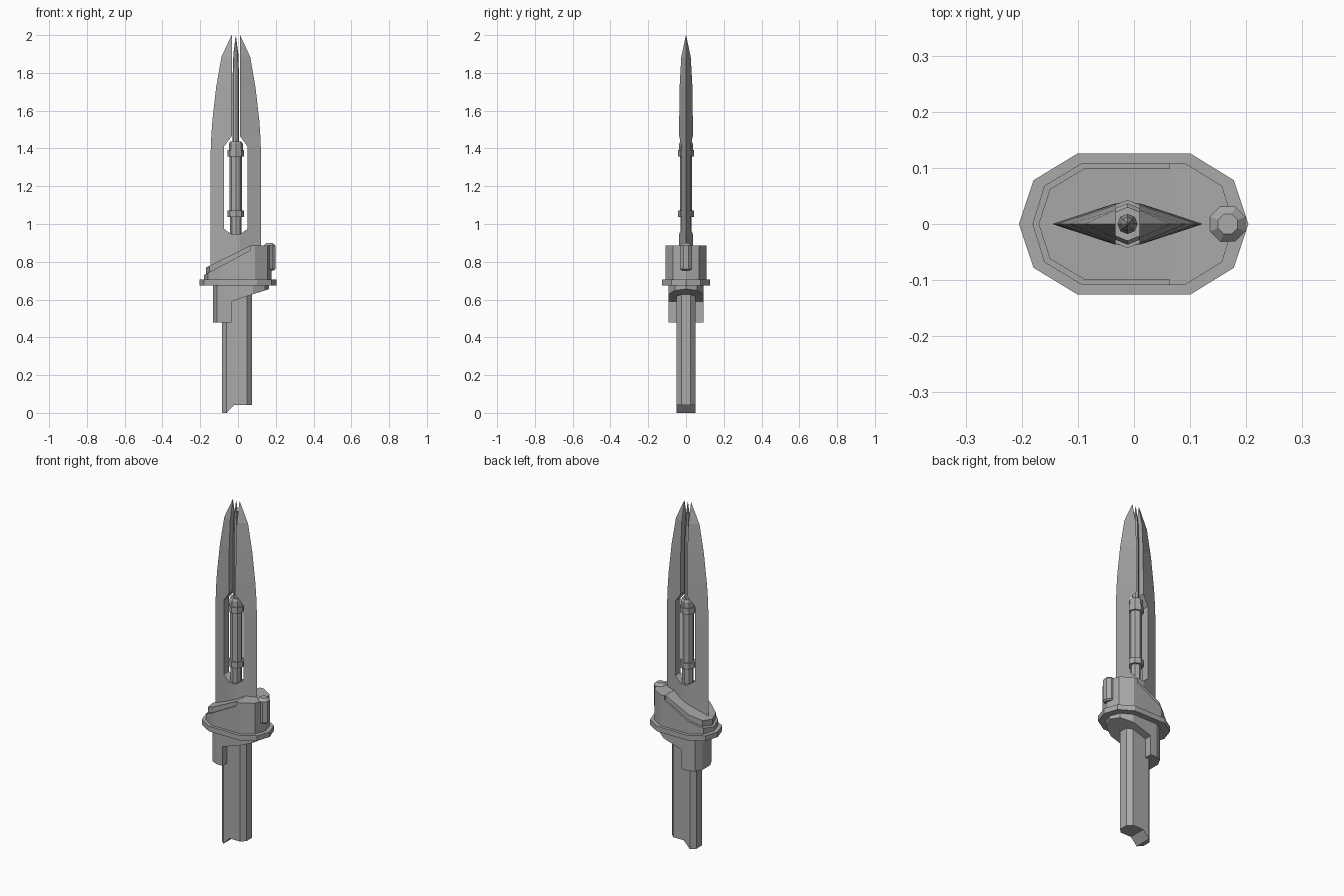
import bpy, bmesh
from math import cos, sin, tau

cube = bpy.data.objects.get("Cube")
if cube:
    bpy.data.objects.remove(cube)

steel = bpy.data.materials.new("steel_grey")
steel.use_nodes = True
GREY = (0.4, 0.4, 0.4, 1)
steel.diffuse_color = GREY
steel.node_tree.nodes["Principled BSDF"].inputs["Base Color"].default_value = GREY

AXIS = -0.0115  # x of the blade and rod centre line


def loft(name, rings):
    """Skin a list of equal-length rings and close both ends."""
    bm = bmesh.new()
    vs = [[bm.verts.new(p) for p in ring] for ring in rings]
    n = len(vs[0])
    for a, b in zip(vs, vs[1:]):
        for i in range(n):
            j = (i + 1) % n
            bm.faces.new((a[i], a[j], b[j], b[i]))
    bm.faces.new(vs[0])
    bm.faces.new(vs[-1])
    bmesh.ops.remove_doubles(bm, verts=bm.verts, dist=1e-5)
    bmesh.ops.dissolve_degenerate(bm, edges=bm.edges, dist=1e-5)
    bmesh.ops.recalc_face_normals(bm, faces=bm.faces)
    mesh = bpy.data.meshes.new(name)
    bm.to_mesh(mesh)
    bm.free()
    mesh.materials.append(steel)
    obj = bpy.data.objects.new(name, mesh)
    bpy.context.collection.objects.link(obj)
    return obj


def slab(name, stations):
    """Body along x from stations of (x, half width, bottom z, top z)."""
    return loft(name, [[(x, -w, lo), (x, w, lo), (x, w, hi), (x, -w, hi)]
                       for x, w, lo, hi in stations])


def turned(name, x, profile, sides=8, phase=0.0):
    """Faceted upright part from a profile of (radius, z)."""
    return loft(name, [[(x + r * cos(tau * (i + phase) / sides),
                         r * sin(tau * (i + phase) / sides), z)
                        for i in range(sides)] for r, z in profile])


# Blade base: flattened diamond section below the slot
EDGE, FLAT, THICK = 0.134, 0.0215, 0.037
section = [(-EDGE, 0), (-FLAT, -THICK), (FLAT, -THICK),
           (EDGE, 0), (FLAT, THICK), (-FLAT, THICK)]
loft("blade_base", [[(AXIS + x, y, z) for x, y in section] for z in (0.69, 0.945)])

# Blade prongs: (z, outer edge, inner edge, half thickness at inner edge)
prong = [(0.945, EDGE, FLAT, THICK), (0.975, EDGE, 0.063, 0.0235),
         (1.36, EDGE, 0.063, 0.0235), (1.41, 0.132, 0.063, 0.0235),
         (1.465, 0.13, FLAT, 0.036), (1.55, 0.124, FLAT, 0.036),
         (1.725, 0.104, FLAT, 0.034), (1.885, 0.076, FLAT, 0.025),
         (2.0, 0.0225, FLAT, 0.0005)]
for side, name in ((-1, "blade_prong_right"), (1, "blade_prong_left")):
    loft(name, [[(AXIS + side * o, 0, z), (AXIS + side * i, t, z),
                 (AXIS + side * i, -t, z)] for z, o, i, t in prong])

# Central rod with needle, and its two collars
turned("rod", AXIS, [(0.03, 0.9), (0.03, 1.05), (0.033, 1.05), (0.033, 1.37),
                     (0.037, 1.37), (0.037, 1.425), (0.03, 1.437), (0.018, 1.437),
                     (0.018, 1.75), (0.013, 1.9), (0.001, 1.995)])
for name, z in (("lower_collar", 1.037), ("upper_collar", 1.357)):
    turned(name, AXIS, [(0.043, z), (0.043, z + 0.034)])

# Guard flange
LOW, HIGH = 0.675, 0.705
slab("guard_flange", [(x, w, LOW, HIGH) for x, w in (
    (-0.205, 0), (-0.179, 0.078), (-0.1, 0.126),
    (0.1, 0.126), (0.178, 0.078), (0.204, 0))])


def ramp(x, start, end):
    return start + (end - start) * (x + 0.18) / 0.243


# Sloping collar on the flange, with its raised inner plate
slab("guard_ramp", [(x, w, HIGH, ramp(x, 0.73, 0.86)) for x, w in (
    (-0.181, 0), (-0.16, 0.068), (-0.092, 0.109), (0.063, 0.109))])
slab("guard_ramp_plate", [(x, w, HIGH, ramp(x, 0.765, 0.884)) for x, w in (
    (-0.17, 0), (-0.15, 0.062), (-0.088, 0.099), (0.063, 0.099))])

# Tall block behind the ramp, and the peg on it
slab("guard_block", [(x, w, HIGH, 0.885) for x, w in (
    (0.063, 0.109), (0.09, 0.109), (0.157, 0.068), (0.178, 0))])
turned("peg", 0.167, [(0.024, 0.755), (0.034, 0.762), (0.034, 0.885), (0.019, 0.899)],
       phase=0.5)

# Lower housing: deep shroud on one side, sloped underside on the other
slab("lower_shroud", [(x, w, 0.478, LOW) for x, w in (
    (-0.132, 0.035), (-0.112, 0.075), (-0.075, 0.093), (-0.035, 0.093))])
slab("lower_housing", [(x, w, 0.59 + (x + 0.035) * 0.33, LOW) for x, w in (
    (-0.035, 0.093), (0.08, 0.093), (0.142, 0.058), (0.165, 0))])

# Grip with chamfered edges and a notched foot
slab("grip", [(-0.085, 0.025, 0, 0.66), (-0.06, 0.05, 0, 0.66),
              (-0.02, 0.05, 0.042, 0.66), (0.048, 0.05, 0.042, 0.66),
              (0.073, 0.025, 0.042, 0.66)])
